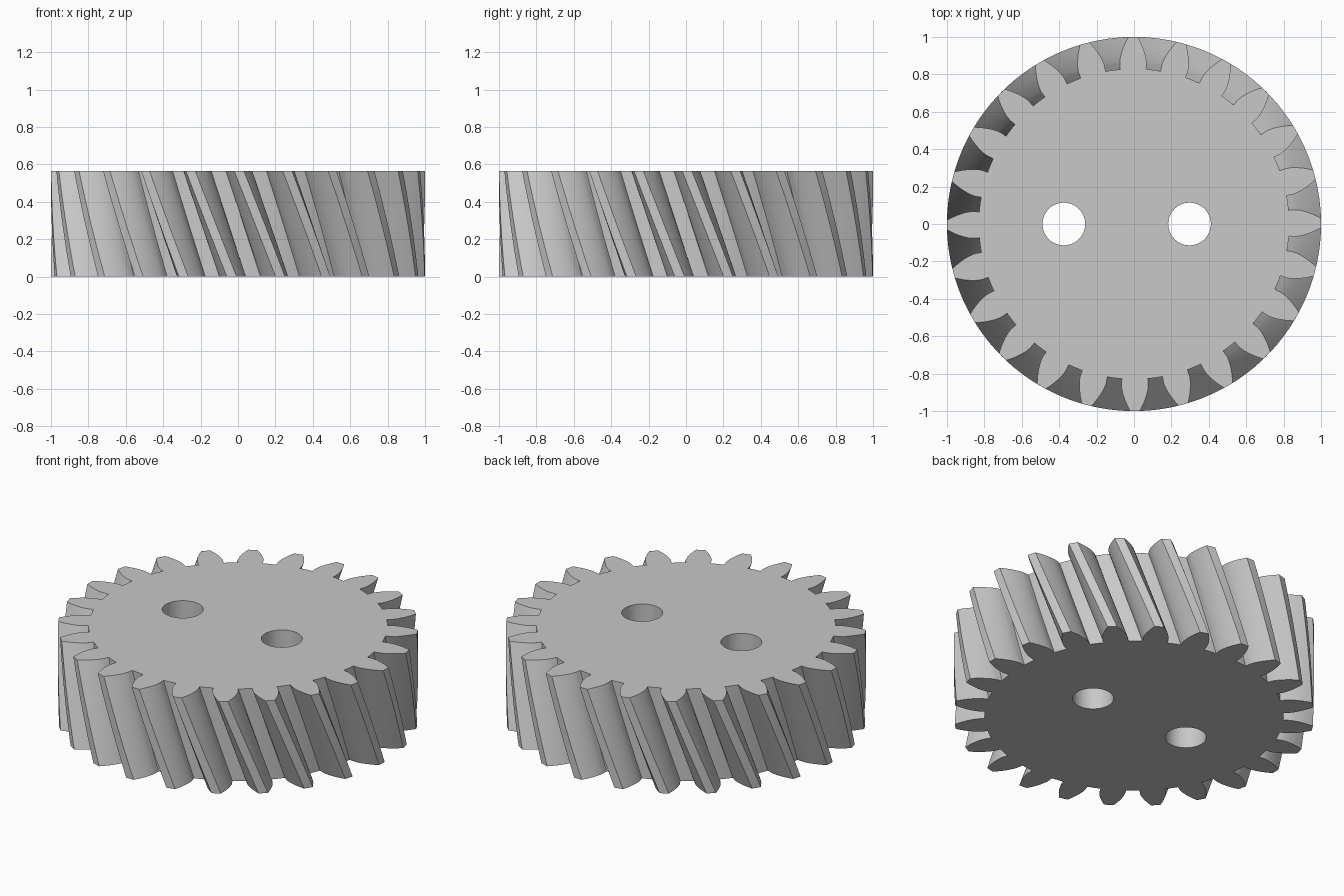
import bpy
import bmesh
from math import acos, atan, cos, pi, radians, sin, sqrt, tan

default_cube = bpy.data.objects.get("Cube")
if default_cube:
    bpy.data.objects.remove(default_cube, do_unlink=True)

# Gear proportions
TEETH = 24
TIP = 1.0
MODULE = TIP / (TEETH / 2 + 1)
PITCH = MODULE * TEETH / 2
ROOT = 0.83
HEIGHT = 0.565
HELIX = radians(20)
PRESSURE = atan(tan(radians(20)) / cos(HELIX))
BASE = PITCH * cos(PRESSURE)
TWIST = HEIGHT * tan(HELIX) / PITCH
OFFSET = radians(0.3)
LAYERS = 12
FLANK_STEPS = 8
ARC_STEPS = 4


def inv(angle):
    return tan(angle) - angle


def half_angle(radius):
    """Half the angular tooth width at a radius, radial below the base circle."""
    half = pi / (2 * TEETH) + inv(PRESSURE)
    if radius > BASE:
        half -= inv(acos(BASE / radius))
    return half


def tooth_outline(centre):
    """Polar points of one tooth and the root arc that follows it."""
    radii = [ROOT] + [BASE + (TIP - BASE) * (i / FLANK_STEPS) ** 1.5
                      for i in range(FLANK_STEPS + 1)]
    rising = [(r, centre - half_angle(r)) for r in radii]
    falling = [(r, centre + half_angle(r)) for r in reversed(radii)]
    start = centre + half_angle(ROOT)
    gap = 2 * pi / TEETH - 2 * half_angle(ROOT)
    floor = [(ROOT, start + gap * i / ARC_STEPS) for i in range(1, ARC_STEPS)]
    return rising + [(TIP, centre)] + falling + floor


steel = bpy.data.materials.new("light grey steel")
steel.use_nodes = True
GREY = (0.58, 0.58, 0.58, 1)
steel.diffuse_color = GREY
steel.node_tree.nodes["Principled BSDF"].inputs["Base Color"].default_value = GREY

# Helical gear body: the outline is stacked in layers and turned as it rises
outline = [p for t in range(TEETH) for p in tooth_outline(OFFSET + 2 * pi * t / TEETH)]
bm = bmesh.new()
rings = []
for layer in range(LAYERS + 1):
    k = layer / LAYERS
    turn = TWIST * (1 - k)
    rings.append([bm.verts.new((r * cos(a + turn), r * sin(a + turn), HEIGHT * k))
                  for r, a in outline])
count = len(outline)
for low, high in zip(rings, rings[1:]):
    for i in range(count):
        j = (i + 1) % count
        bm.faces.new((low[i], low[j], high[j], high[i]))
bm.faces.new(rings[-1])
bm.faces.new(rings[0][::-1])
mesh = bpy.data.meshes.new("helical_gear")
bm.to_mesh(mesh)
bm.free()
mesh.materials.append(steel)
gear = bpy.data.objects.new("helical_gear", mesh)
bpy.context.collection.objects.link(gear)

# Two round through holes
cutters = []
for x in (-0.375, 0.297):
    bpy.ops.mesh.primitive_cylinder_add(vertices=64, radius=0.114, depth=2 * HEIGHT,
                                        location=(x, 0, HEIGHT / 2))
    cutter = bpy.context.object
    cutter.name = "hole_cutter"
    cutter.hide_render = True
    cutter.data.materials.append(steel)
    cut = gear.modifiers.new("hole", "BOOLEAN")
    cut.operation = "DIFFERENCE"
    cut.solver = "EXACT"
    cut.object = cutter
    cutters.append(cutter)

bpy.ops.object.select_all(action="DESELECT")
gear.select_set(True)
bpy.context.view_layer.objects.active = gear
for name in [m.name for m in gear.modifiers]:
    bpy.ops.object.modifier_apply(modifier=name)
for cutter in cutters:
    bpy.data.objects.remove(cutter, do_unlink=True)

# Smooth flanks and bores, crisp edges
bpy.ops.object.shade_smooth_by_angle(angle=radians(25))
